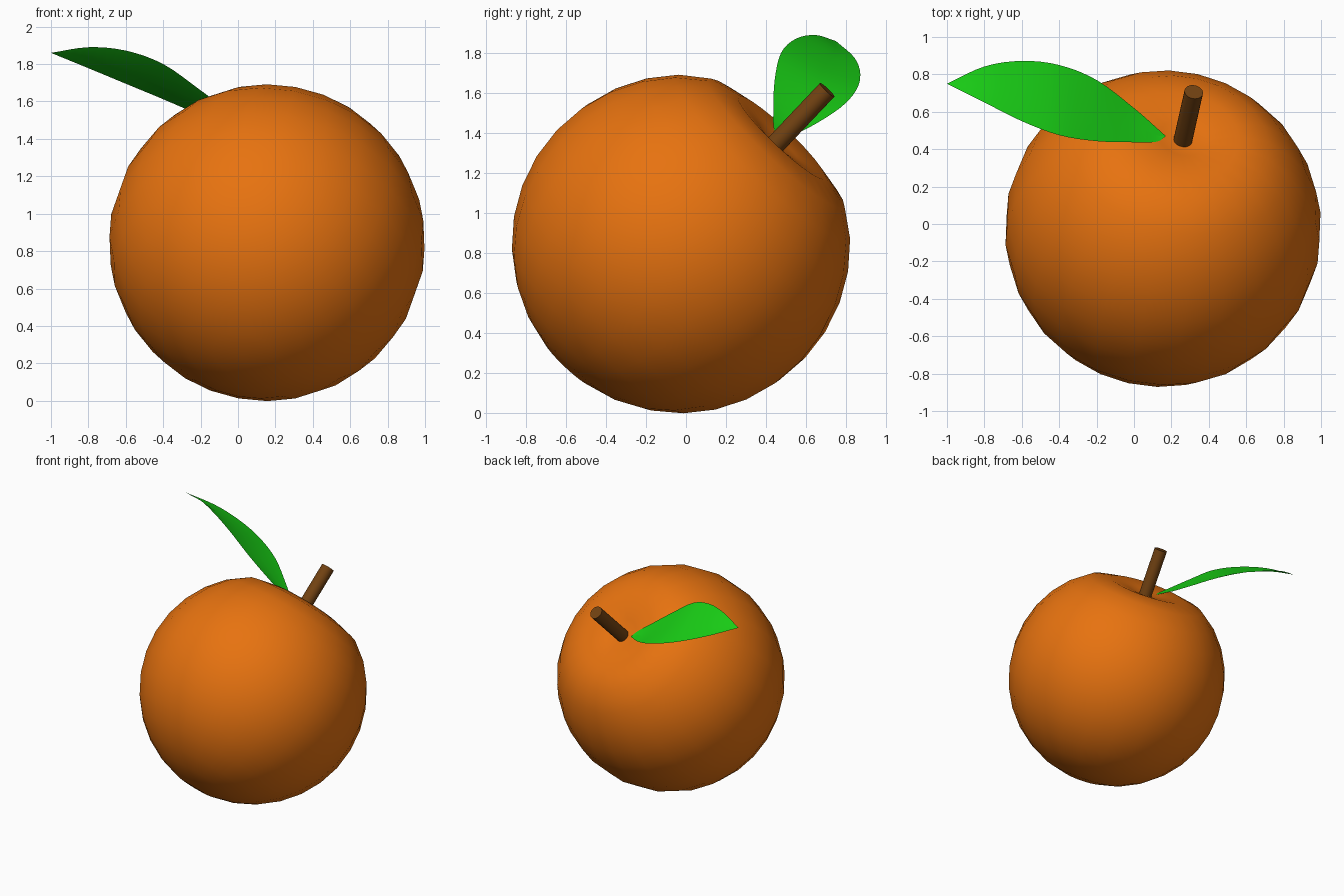
import bpy, bmesh, math
from mathutils import Vector

if "Cube" in bpy.data.objects:
    bpy.data.objects.remove(bpy.data.objects["Cube"])

CENTRE = Vector((0.155, -0.025, 0.845))
AXIS = Vector((0.153, 0.68, 0.717)).normalized()
TILT = AXIS.to_track_quat('Z', 'Y')


def finish(name, bm, colour, angle):
    mesh = bpy.data.meshes.new(name)
    bmesh.ops.recalc_face_normals(bm, faces=bm.faces)
    bm.to_mesh(mesh)
    bm.free()
    obj = bpy.data.objects.new(name, mesh)
    bpy.context.collection.objects.link(obj)
    mat = bpy.data.materials.new(name + "_colour")
    mat.diffuse_color = (*colour, 1)
    mat.use_nodes = True
    mat.node_tree.nodes["Principled BSDF"].inputs["Base Color"].default_value = mat.diffuse_color
    mesh.materials.append(mat)
    bpy.ops.object.select_all(action='DESELECT')
    obj.select_set(True)
    bpy.context.view_layer.objects.active = obj
    bpy.ops.object.shade_smooth_by_angle(angle=math.radians(angle))
    return obj


# Fruit: tilted sphere whose top rings are pushed in to form a dimple
RADIUS, RINGS = 0.847, 16
dimple = {0: (0, 0.685), 1: (0.13, 0.715), 2: (0.30, 0.742), 3: (0.467, 0.70)}
bm = bmesh.new()
bmesh.ops.create_uvsphere(bm, u_segments=24, v_segments=RINGS, radius=RADIUS)
for v in bm.verts:
    ring = round(v.co.angle(Vector((0, 0, 1))) / (math.pi / RINGS))
    if ring in dimple:
        rho, height = dimple[ring]
        flat = Vector((v.co.x, v.co.y, 0))
        v.co = (flat.normalized() * rho if ring else Vector()) + Vector((0, 0, height))
fruit = finish("fruit", bm, (0.8, 0.17, 0.005), 60)
fruit.rotation_mode = 'QUATERNION'
fruit.rotation_quaternion = TILT
fruit.location = CENTRE

# Stem: short cylinder along the fruit axis
LOW, HIGH = 0.66, 1.075
bm = bmesh.new()
bmesh.ops.create_cone(bm, cap_ends=True, segments=24, radius1=0.05, radius2=0.05,
                      depth=HIGH - LOW)
stem = finish("stem", bm, (0.17, 0.055, 0.006), 40)
stem.rotation_mode = 'QUATERNION'
stem.rotation_quaternion = TILT
stem.location = CENTRE + AXIS * (LOW + HIGH) / 2


# Leaf: three rails (front edge, midrib, back edge) from base to tip
def smooth_rail(points, steps=4):
    p = [Vector(q) for q in points]
    p = [2 * p[0] - p[1]] + p + [2 * p[-1] - p[-2]]
    out = []
    for a, b, c, d in zip(p, p[1:], p[2:], p[3:]):
        for i in range(steps):
            t = i / steps
            out.append(0.5 * (2 * b + (c - a) * t + (2 * a - 5 * b + 4 * c - d) * t * t
                              + (3 * b - a - 3 * c + d) * t ** 3))
    return out + [p[-2]]


base, tip = (0.17, 0.47, 1.37), (-1.0, 0.75, 1.86)
front = [base, (0.12, 0.44, 1.42), (0, 0.437, 1.51), (-0.2, 0.443, 1.66),
         (-0.4, 0.475, 1.80), (-0.6, 0.55, 1.872), (-0.8, 0.65, 1.89), tip]
middle = [base, (0.12, 0.475, 1.395), (0, 0.53, 1.45), (-0.2, 0.61, 1.57),
          (-0.4, 0.665, 1.68), (-0.6, 0.71, 1.755), (-0.8, 0.745, 1.815), tip]
back = [base, (0.12, 0.515, 1.385), (0, 0.62, 1.43), (-0.2, 0.77, 1.525),
        (-0.4, 0.85, 1.612), (-0.6, 0.872, 1.695), (-0.8, 0.842, 1.778), tip]
bm = bmesh.new()
rails = [[bm.verts.new(p) for p in smooth_rail(r)] for r in (front, middle, back)]
for r, s in zip(rails, rails[1:]):
    for i in range(len(r) - 1):
        bm.faces.new((r[i], r[i + 1], s[i + 1], s[i]))
bmesh.ops.remove_doubles(bm, verts=bm.verts, dist=0.0005)
if sum(f.normal.z for f in bm.faces) < 0:
    bmesh.ops.reverse_faces(bm, faces=bm.faces)
finish("leaf", bm, (0.01, 0.65, 0.008), 18)
